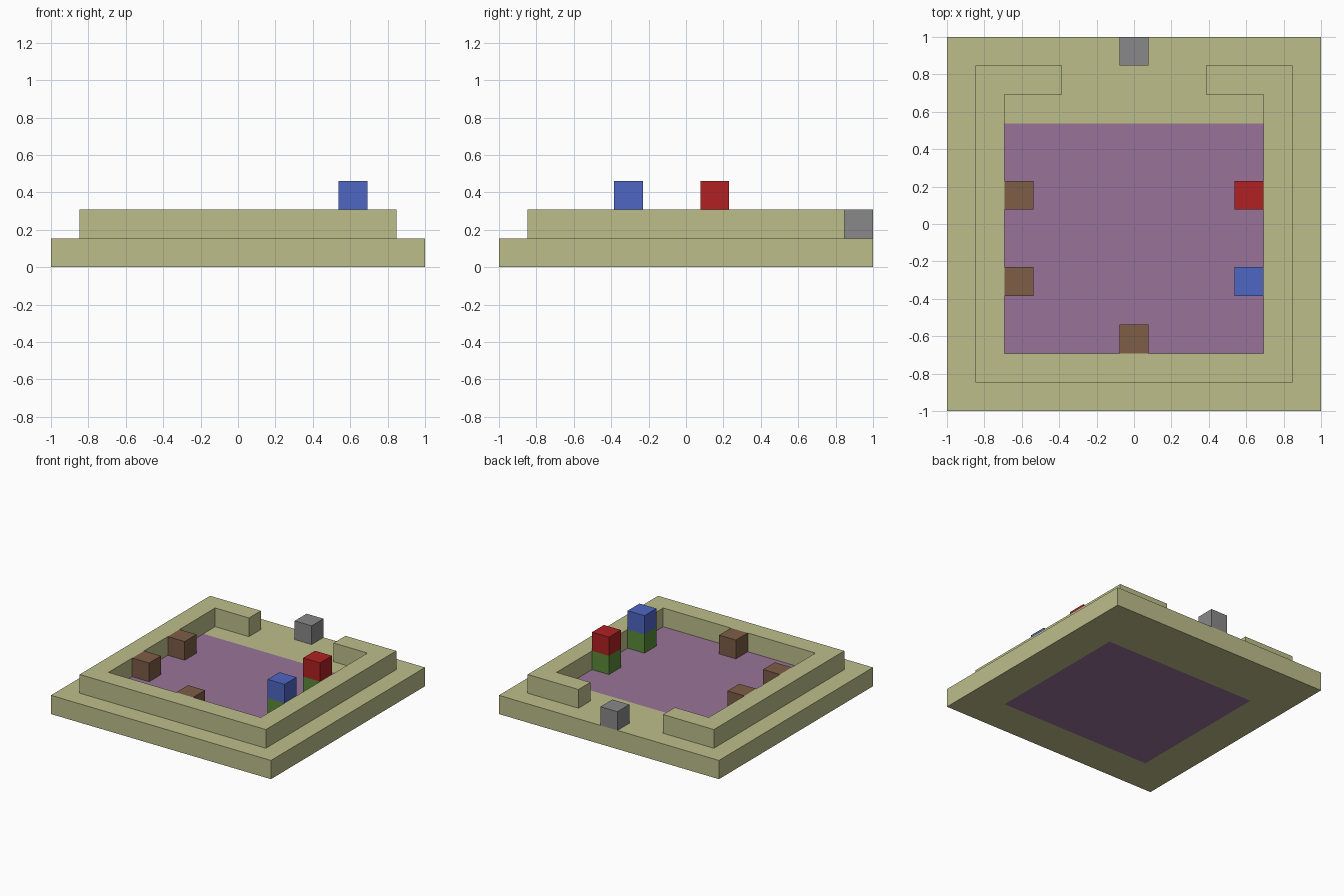
import bpy
import bmesh
from mathutils import Vector

if "Cube" in bpy.data.objects:
    bpy.data.objects.remove(bpy.data.objects["Cube"], do_unlink=True)

CELLS = 13
U = 2 / CELLS  # edge length of one block


def at(i):
    """Coordinate of a grid line."""
    return -1 + i * U


def material(name, r, g, b):
    linear = [((c / 255 + 0.055) / 1.055) ** 2.4 for c in (r, g, b)] + [1]
    mat = bpy.data.materials.new(name)
    mat.use_nodes = True
    mat.diffuse_color = linear
    mat.node_tree.nodes["Principled BSDF"].inputs["Base Color"].default_value = linear
    return mat


sand = material("sand", 189, 190, 139)
purple = material("purple", 152, 116, 152)
brown = material("brown", 125, 93, 70)
green = material("green", 90, 138, 56)
red = material("red", 177, 33, 35)
blue = material("blue", 78, 102, 195)
grey = material("grey", 137, 137, 137)


def finish(name, bm, *mats):
    bmesh.ops.recalc_face_normals(bm, faces=bm.faces)
    mesh = bpy.data.meshes.new(name)
    bm.to_mesh(mesh)
    bm.free()
    for mat in mats:
        mesh.materials.append(mat)
    obj = bpy.data.objects.new(name, mesh)
    bpy.context.collection.objects.link(obj)
    return obj


def prism(outline, level):
    """Extrude an outline in grid units by one block height."""
    bm = bmesh.new()
    face = bm.faces.new([bm.verts.new((at(x), at(y), level * U)) for x, y in outline])
    top = bmesh.ops.extrude_face_region(bm, geom=[face])["geom"]
    bmesh.ops.translate(bm, vec=(0, 0, U),
                        verts=[v for v in top if isinstance(v, bmesh.types.BMVert)])
    if len(bm.faces) == len(outline) + 1:  # close the underside if it was removed
        bm.faces.new([v for v in bm.verts if v.co.z < (level + 0.5) * U])
    return bm


def block(name, x, y, level, mat):
    finish(name, prism([(x, y), (x + 1, y), (x + 1, y + 1), (x, y + 1)], level), mat)


# Floor slab, cut so that its inner panel is purple on top and underneath
floor = prism([(0, 0), (CELLS, 0), (CELLS, CELLS), (0, CELLS)], 0)
left, right, front, back = at(2), at(11), at(2), at(10)
for point, normal in (((left, 0, 0), (1, 0, 0)), ((right, 0, 0), (1, 0, 0)),
                      ((0, front, 0), (0, 1, 0)), ((0, back, 0), (0, 1, 0))):
    bmesh.ops.bisect_plane(floor, geom=floor.verts[:] + floor.edges[:] + floor.faces[:],
                           plane_co=Vector(point), plane_no=Vector(normal))
for f in floor.faces:
    c = f.calc_center_median()
    f.material_index = int(left < c.x < right and front < c.y < back)
finish("floor", floor, sand, purple)

# Low wall with a wide opening at the back
half = [(4, 11), (4, 12), (1, 12), (1, 1)]
inner = [(2, 2), (2, 11)]
mirror = lambda pts: [(CELLS - x, y) for x, y in reversed(pts)]
finish("wall", prism(half + mirror(half) + mirror(inner) + inner, 1), sand)

# Furniture blocks
for name, x, y in (("side_block_back", 2, 7), ("side_block_front", 2, 4),
                   ("front_block", 6, 2)):
    block(name, x, y, 1, brown)
for name, y, mat in (("red", 7, red), ("blue", 4, blue)):
    block(name + "_block_stand", 10, y, 1, green)
    block(name + "_block", 10, y, 2, mat)
block("entrance_block", 6, 12, 1, grey)
